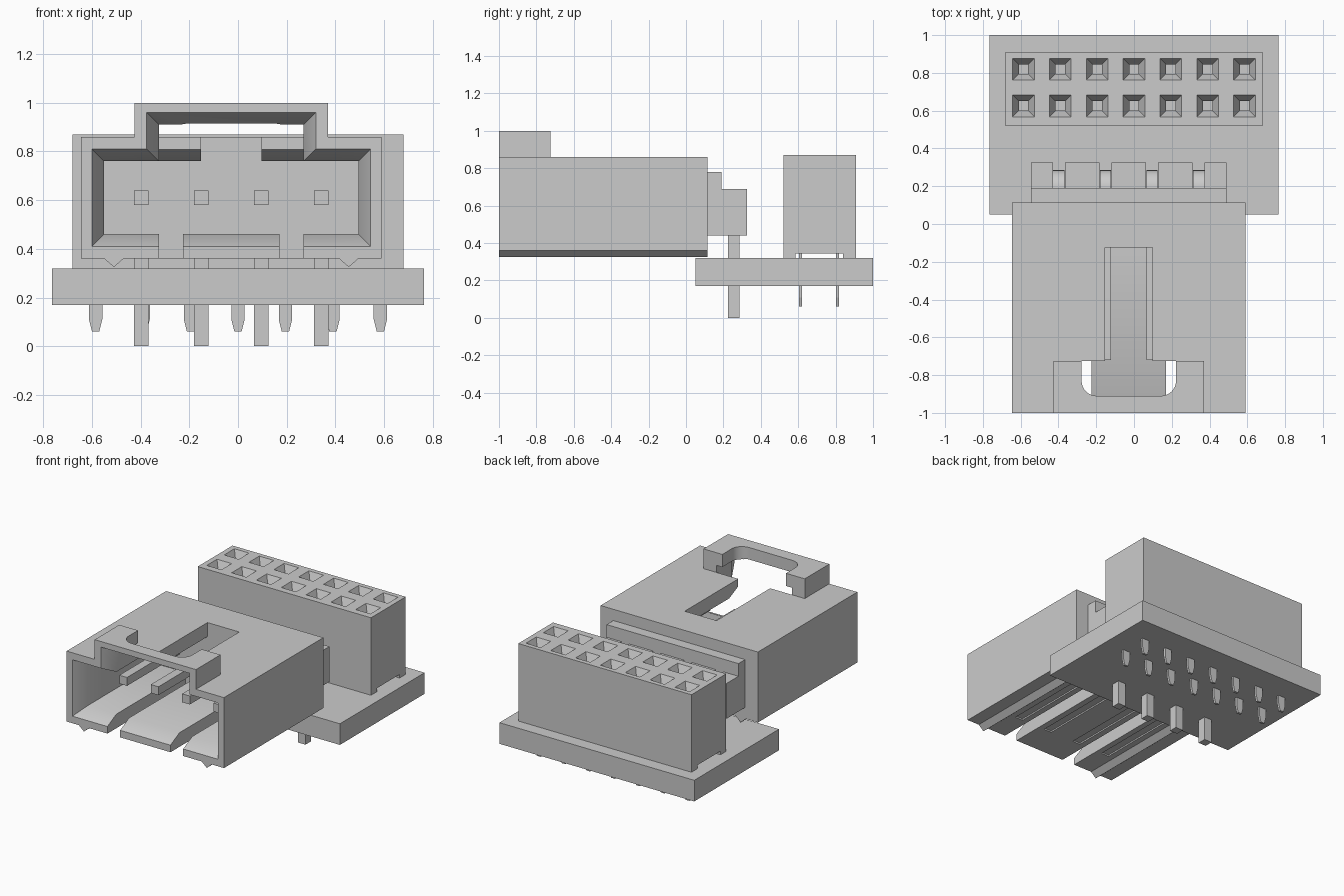
import bpy, bmesh, math
from itertools import product

cube = bpy.data.objects.get("Cube")
if cube:
    bpy.data.objects.remove(cube, do_unlink=True)

grey = bpy.data.materials.new("plain grey")
grey.use_nodes = True
colour = (0.6, 0.6, 0.6, 1)
grey.diffuse_color = colour
grey.node_tree.nodes["Principled BSDF"].inputs["Base Color"].default_value = colour

MID = -0.0275   # centre line of the pin header
PINS = [MID + s for s in (-0.37, -0.123, 0.123, 0.37)]


def finish(name, bm):
    bmesh.ops.recalc_face_normals(bm, faces=bm.faces[:])
    mesh = bpy.data.meshes.new(name)
    bm.to_mesh(mesh)
    bm.free()
    mesh.materials.append(grey)
    ob = bpy.data.objects.new(name, mesh)
    bpy.context.collection.objects.link(ob)
    return ob


def add_box(bm, xs, ys, zs):
    m = bmesh.ops.create_cube(bm, size=1)["verts"]
    for v in m:
        v.co = [r[0] if c < 0 else r[1] for c, r in zip(v.co, (xs, ys, zs))]


def add_taper(bm, axis, low, high, a, b):
    """Frustum along an axis; a and b are (range, range) end rectangles."""
    m = bmesh.ops.create_cube(bm, size=1)["verts"]
    others = [i for i in range(3) if i != axis]
    for v in m:
        side = v.co.copy()
        rect = a if side[axis] < 0 else b
        v.co[axis] = low if side[axis] < 0 else high
        for i, r in zip(others, rect):
            v.co[i] = r[0] if side[i] < 0 else r[1]


def add_prism(bm, axis, outline, low, high):
    """Extrude an outline of the two other axes along an axis."""
    def point(p, t):
        q = list(p)
        q.insert(axis, t)
        return bm.verts.new(q)
    a = [point(p, low) for p in outline]
    b = [point(p, high) for p in outline]
    bm.faces.new(a)
    bm.faces.new(b[::-1])
    n = len(a)
    for i in range(n):
        j = (i + 1) % n
        bm.faces.new((a[i], b[i], b[j], a[j]))


def span(half, centre=MID):
    return (centre - half, centre + half)


def arc(cy, cz, r, start, end, steps=8):
    angles = [math.radians(start + (end - start) * i / steps) for i in range(steps + 1)]
    return [(cy + r * math.cos(t), cz + r * math.sin(t)) for t in angles]


def boolean(ob, bm, operation="DIFFERENCE"):
    tool = finish("helper", bm)
    tool.hide_render = True
    mod = ob.modifiers.new("cut", "BOOLEAN")
    mod.operation, mod.solver, mod.object = operation, "EXACT", tool
    bpy.context.view_layer.update()
    graph = bpy.context.evaluated_depsgraph_get()
    mesh = bpy.data.meshes.new_from_object(ob.evaluated_get(graph))
    ob.modifiers.clear()
    ob.data = mesh
    bpy.data.objects.remove(tool, do_unlink=True)


def box_op(ob, xs, ys, zs, operation="DIFFERENCE"):
    bm = bmesh.new()
    add_box(bm, xs, ys, zs)
    boolean(ob, bm, operation)


def box(name, xs, ys, zs):
    bm = bmesh.new()
    add_box(bm, xs, ys, zs)
    return finish(name, bm)


# Circuit board
box("board", (-0.765, 0.765), (0.05, 1), (0.17, 0.32))

# Two-row socket with funnel holes and a channel underneath
socket = box("socket", (-0.68, 0.68), (0.52, 0.91), (0.32, 0.87))
box_op(socket, (-1, 1), (0.585, 0.84), (0.2, 0.345))
columns = [0.195 * i for i in range(-3, 4)]
holes = bmesh.new()
for x, y in product(columns, (0.625, 0.82)):
    add_taper(holes, 2, 0.80, 0.88, (span(0.025, x), span(0.025, y)),
              (span(0.062, x), span(0.062, y)))
boolean(socket, holes)
holes = bmesh.new()
for x, y in product(columns, (0.625, 0.82)):
    add_box(holes, span(0.025, x), span(0.025, y), (0.7, 0.81))
boolean(socket, holes)

# Flat tapered socket pins
pins = bmesh.new()
for x, y in product(columns, (0.613, 0.81)):
    ys = span(0.008, y)
    add_box(pins, span(0.0275, x), ys, (0.11, 0.5))
    add_taper(pins, 2, 0.06, 0.11, (span(0.015, x), ys), (span(0.0275, x), ys))
finish("socket_pins", pins)

# Header shell with the raised latch housing
shell = box("header_shell", span(0.6175), (-1, 0.115), (0.36, 0.86))
box_op(shell, span(0.3975), (-1, -0.725), (0.8, 1.0), "UNION")

# Cavity with its bevelled mouth
box_op(shell, span(0.5225), (-1.1, -0.125), (0.46, 0.76))
mouth = bmesh.new()
add_taper(mouth, 1, -1.1, -0.9, (span(0.6225), (0.36, 0.86)), (span(0.5225), (0.46, 0.76)))
boolean(shell, mouth)

# Latch window, its bevelled mouth and the bevelled edge behind it
box_op(shell, span(0.2975), (-1.1, -0.725), (0.6, 0.91))
mouth = bmesh.new()
add_taper(mouth, 1, -1.1, -0.9, (span(0.3975), (0.6, 1.01)), (span(0.2975), (0.6, 0.91)))
boolean(shell, mouth)
edge = bmesh.new()
add_taper(edge, 1, -0.73, -0.625, (span(0.2975), (0.7, 0.81)), (span(0.2975), (0.7, 0.76)))
boolean(shell, edge)

# Rounded notch in the latch roof and the key slot behind it
r, y0 = 0.08, -0.91
x0, x1 = span(0.25)
outline = ([(x0, -0.7)] + arc(x0 + r, y0 + r, r, 180, 270)
           + arc(x1 - r, y0 + r, r, 270, 360) + [(x1, -0.7)])
notch = bmesh.new()
add_prism(notch, 2, outline, 0.88, 1.1)
boolean(shell, notch)
box_op(shell, span(0.125), (-0.8, -0.125), (0.7, 0.9))

# Floor slots and shallow grooves below the pins
slots = bmesh.new()
for side in (-1, 1):
    add_box(slots, span(0.05, MID + side * 0.2475), (-1.1, -0.125), (0.3, 0.5))
for x in PINS:
    add_box(slots, span(0.03, x), (-0.77, -0.125), (0.3, 0.37))
boolean(shell, slots)

# Pointed ribs under the shell
ribs = bmesh.new()
for side in (-1, 1):
    x = MID + side * 0.4825
    add_prism(ribs, 0 + 1, [(x - 0.04, 0.36), (x, 0.325), (x + 0.04, 0.36)], -1, 0.115)
finish("shell_ribs", ribs)

# Stepped rear block, slotted for the bent pins
block = box("rear_block", span(0.5175), (0.115, 0.325), (0.44, 0.69))
box_op(block, span(0.5175), (0.115, 0.19), (0.6, 0.78), "UNION")
slots = bmesh.new()
for x in PINS:
    add_box(slots, span(0.032, x), (0.19, 0.4), (0.3, 0.75))
boolean(block, slots)

# Bent header pins
profile = ([(-0.72, 0.58)] + arc(0.19, 0.545, 0.035, 90, 0) + [(0.225, 0), (0.285, 0)]
           + arc(0.19, 0.545, 0.095, 0, 90) + [(-0.72, 0.64)])
bent = bmesh.new()
for x in PINS:
    add_prism(bent, 0, profile, *span(0.03, x))
pin_object = finish("header_pins", bent)

bpy.ops.object.select_all(action="DESELECT")
pin_object.select_set(True)
shell.select_set(True)
bpy.context.view_layer.objects.active = pin_object
bpy.ops.object.shade_smooth_by_angle(angle=math.radians(30))
